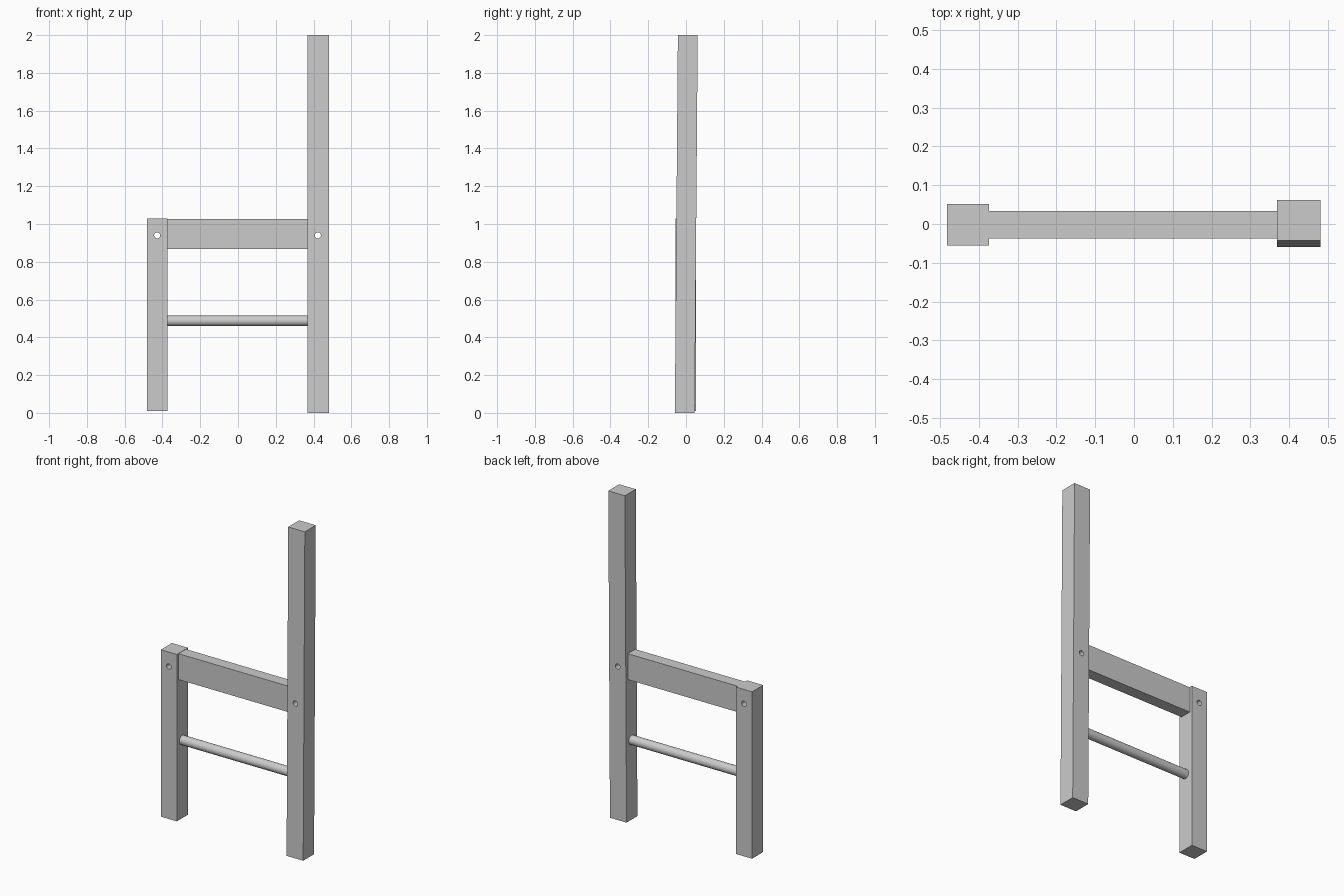
import bpy, bmesh, math
from mathutils import Vector, Matrix

if "Cube" in bpy.data.objects:
    bpy.data.objects.remove(bpy.data.objects["Cube"])


def new_object(name, bm):
    me = bpy.data.meshes.new(name)
    bm.to_mesh(me)
    bm.free()
    ob = bpy.data.objects.new(name, me)
    bpy.context.collection.objects.link(ob)
    return ob


def beam(name, x0, x1, y0, y1, z0, z1, lean=0.0):
    """Box from limits; lean shifts the top towards +y."""
    bm = bmesh.new()
    bmesh.ops.create_cube(bm, size=1)
    for v in bm.verts:
        top = v.co.z > 0
        v.co = Vector((x1 if v.co.x > 0 else x0,
                       (y1 if v.co.y > 0 else y0) + (lean if top else 0),
                       z1 if top else z0))
    return new_object(name, bm)


def cylinder(name, radius, length, center, axis, segments=32):
    bm = bmesh.new()
    rot = Matrix.Rotation(math.pi / 2, 4, axis)
    bmesh.ops.create_cone(bm, cap_ends=True, segments=segments, radius1=radius,
                          radius2=radius, depth=length,
                          matrix=Matrix.Translation(center) @ rot)
    for f in bm.faces:
        f.smooth = len(f.verts) == 4
    ob = new_object(name, bm)
    for e in ob.data.edges:
        a, b = (ob.data.vertices[i].co for i in e.vertices)
        e.use_edge_sharp = (a - b).length < length * 0.5
        if e.use_edge_sharp is False:
            continue
    return ob


def drill(post, x, z):
    """Peg hole running front to back through a post."""
    cutter = cylinder(post.name + "_hole_cutter", 0.016, 0.4, (x, 0, z), 'X')
    cutter.hide_render = True
    cutter.hide_viewport = False
    cutter.display_type = 'WIRE'
    mod = post.modifiers.new("peg_hole", 'BOOLEAN')
    mod.operation = 'DIFFERENCE'
    mod.solver = 'EXACT'
    mod.object = cutter
    bpy.context.view_layer.objects.active = post
    bpy.ops.object.modifier_apply(modifier=mod.name)
    bpy.data.objects.remove(cutter, do_unlink=True)


# Posts: short upright and slightly leaning tall one
short_post = beam("short_post", -0.482, -0.374, -0.055, 0.052, 0.01, 1.028)
tall_post = beam("tall_post", 0.369, 0.481, -0.059, 0.046, 0.0, 2.0, lean=0.016)
drill(short_post, -0.428, 0.94)
drill(tall_post, 0.423, 0.94)

# Flat upper rail and round stretcher between the posts
beam("upper_rail", -0.374, 0.369, -0.038, 0.034, 0.868, 1.026)
cylinder("round_stretcher", 0.028, 0.743, (-0.0025, -0.003, 0.487), 'Y')
